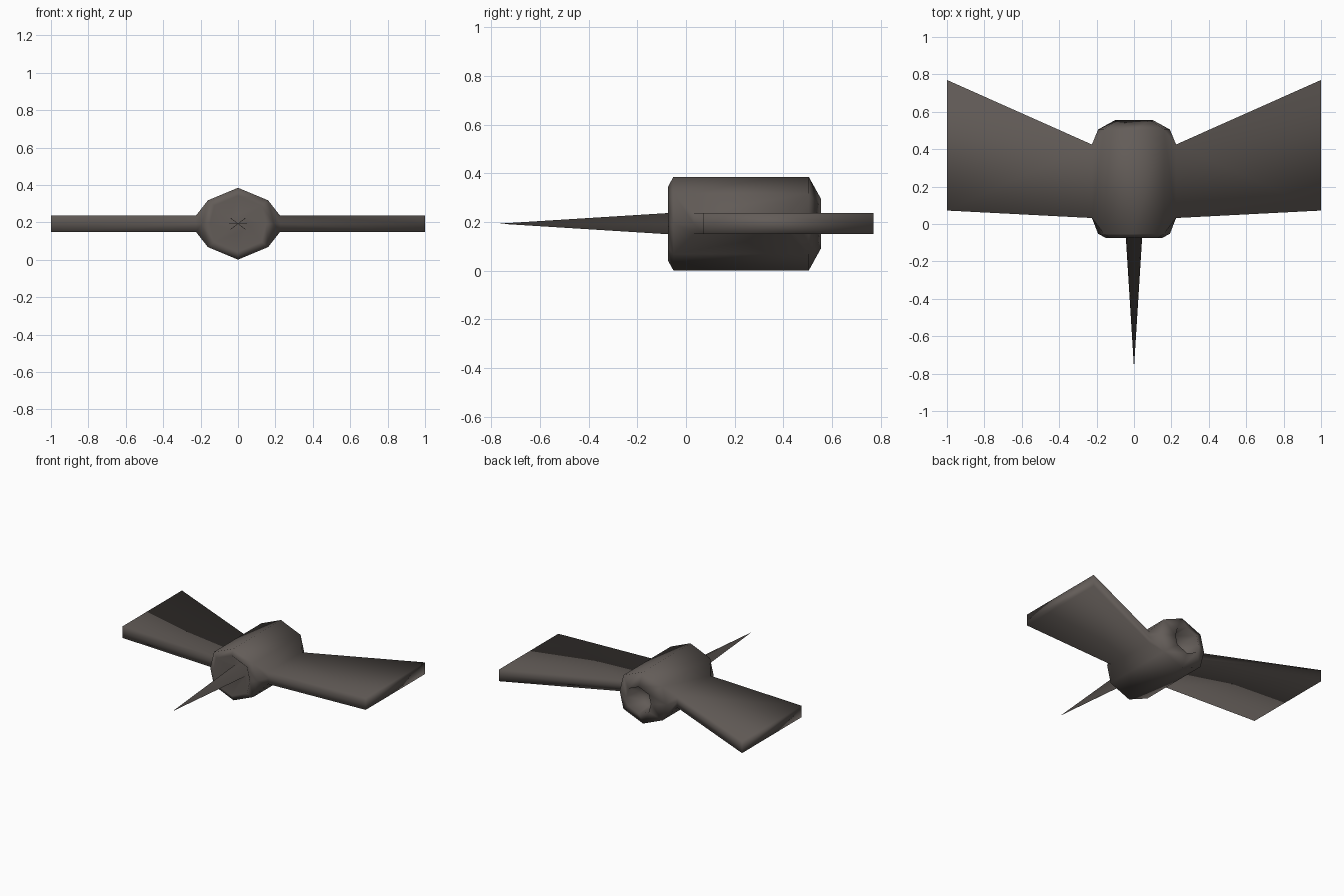
import bpy, bmesh

if "Cube" in bpy.data.objects:
    bpy.data.objects.remove(bpy.data.objects["Cube"])

CZ = 0.193          # height of the long axis
grey = bpy.data.materials.new("warm dark grey")
grey.diffuse_color = (0.125, 0.108, 0.098, 1)
grey.use_nodes = True
grey.node_tree.nodes["Principled BSDF"].inputs["Base Color"].default_value = grey.diffuse_color

# unit cross-section, clockwise from the top
OCT = [(0, 1), (.84, .65), (1, 0), (.84, -.65), (0, -1), (-.84, -.65), (-1, 0), (-.84, .65)]

bm = bmesh.new()


def ring(y, r):
    return [bm.verts.new((x * r, y, CZ + z * r)) for x, z in OCT]


def bridge(a, b, skip=()):
    n = len(a)
    for i in range(n):
        if i not in skip:
            j = (i + 1) % n
            bm.faces.new((a[i], a[j], b[j], b[i]))


# barrel: front funnel, rim, long walls (open at the sides), back rim, back recess
stations = [(.03, .05), (-.075, .15), (-.052, .192), (.505, .192), (.556, .1), (.44, .085)]
rings = [ring(y, r) for y, r in stations]
for n in range(len(rings) - 1):
    bridge(rings[n], rings[n + 1], (1, 2, 5, 6) if n == 2 else ())
bm.faces.new(rings[-1])
front, back = rings[2], rings[3]

# long nose spike growing out of the funnel
point = bm.verts.new((0, -.77, CZ))
for i in range(8):
    bm.faces.new((rings[0][i], rings[0][(i + 1) % 8], point))


# box-section wings pulled out of the open sides
def wing(side, up, mid, low):
    def section(x, y0, y1):
        h = .043
        return [bm.verts.new((side * x, y, CZ + z)) for y, z in
                ((y0, h), (y0, 0), (y0, -h), (y1, -h), (y1, 0), (y1, h))]

    hole = [front[up], front[mid], front[low], back[low], back[mid], back[up]]
    root = section(.225, .032, .425)
    tip = section(1, .072, .77)
    bridge(hole, root)
    bridge(root, tip)
    bm.faces.new((tip[0], tip[1], tip[4], tip[5]))
    bm.faces.new((tip[1], tip[2], tip[3], tip[4]))


wing(1, 1, 2, 3)
wing(-1, 7, 6, 5)

bmesh.ops.recalc_face_normals(bm, faces=bm.faces)
me = bpy.data.meshes.new("winged_hull")
bm.to_mesh(me)
bm.free()
me.materials.append(grey)
for p in me.polygons:
    p.use_smooth = True
ob = bpy.data.objects.new("winged_hull", me)
bpy.context.scene.collection.objects.link(ob)
